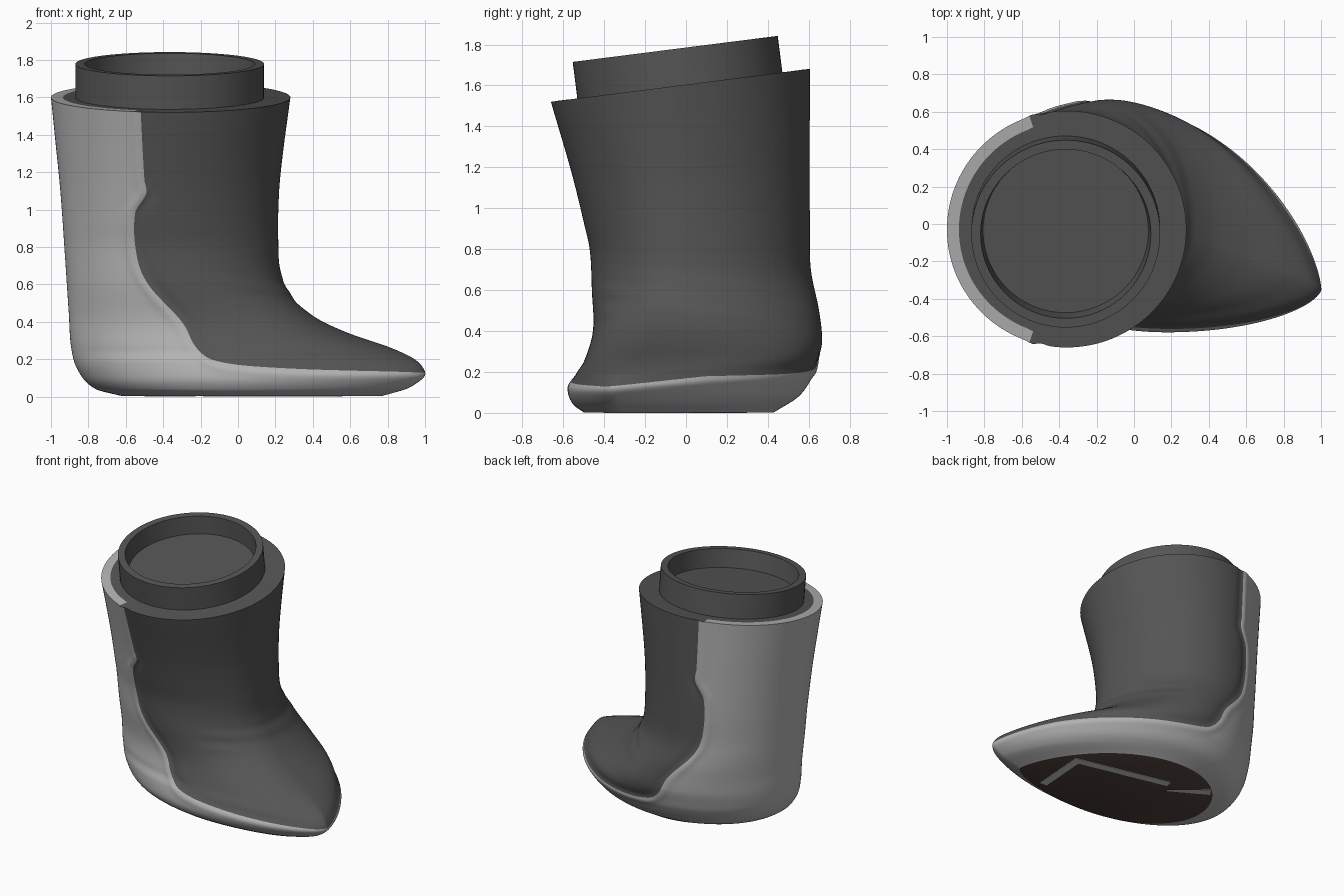
import bpy, bmesh, math
from mathutils import Matrix, Vector

if "Cube" in bpy.data.objects:
    bpy.data.objects.remove(bpy.data.objects["Cube"])


def material(name, rgb):
    m = bpy.data.materials.new(name)
    m.diffuse_color = (*rgb, 1)
    m.use_nodes = True
    m.node_tree.nodes["Principled BSDF"].inputs["Base Color"].default_value = m.diffuse_color
    return m


DARK = material("dark_grey", (0.09, 0.09, 0.09))
LIGHT = material("light_grey", (0.45, 0.45, 0.45))
SOLE = material("sole_brown", (0.08, 0.055, 0.047))
STRIP = material("strip_white", (0.8, 0.8, 0.8))


def curve(pts, t):
    """Smooth interpolation through (t, value) pairs."""
    if t <= pts[0][0]:
        return pts[0][1]
    if t >= pts[-1][0]:
        return pts[-1][1]
    i = next(k for k in range(len(pts) - 1) if t <= pts[k + 1][0])

    def slope(k):
        a, b = pts[max(k - 1, 0)], pts[min(k + 1, len(pts) - 1)]
        return (b[1] - a[1]) / (b[0] - a[0])
    (t0, v0), (t1, v1) = pts[i], pts[i + 1]
    h = t1 - t0
    u = (t - t0) / h
    return ((2*u**3 - 3*u*u + 1) * v0 + (u**3 - 2*u*u + u) * h * slope(i)
            + (3*u*u - 2*u**3) * v1 + (u**3 - u*u) * h * slope(i + 1))


def finish(name, bm, mats, smooth=True):
    bmesh.ops.recalc_face_normals(bm, faces=bm.faces)
    me = bpy.data.meshes.new(name)
    bm.to_mesh(me)
    bm.free()
    for m in mats:
        me.materials.append(m)
    ob = bpy.data.objects.new(name, me)
    bpy.context.collection.objects.link(ob)
    if smooth:
        bpy.ops.object.select_all(action='DESELECT')
        ob.select_set(True)
        bpy.context.view_layer.objects.active = ob
        bpy.ops.object.shade_smooth_by_angle(angle=math.radians(40))
    return ob


# Boot silhouettes as (height, coordinate)
BASE = 0.003
HEEL = [(BASE, -0.62), (0.04, -0.76), (0.13, -0.85), (0.25, -0.89), (0.45, -0.905),
        (0.75, -0.925), (1.1, -0.95), (1.4, -0.98), (1.6, -1.0)]
TOE = [(BASE, 0.77), (0.05, 0.92), (0.13, 1.0), (0.19, 0.96), (0.26, 0.82), (0.34, 0.59),
       (0.42, 0.42), (0.52, 0.3), (0.66, 0.23), (0.85, 0.215), (1.1, 0.22), (1.3, 0.24), (1.6, 0.28)]
FRONT = [(BASE, -0.5), (0.04, -0.55), (0.1, -0.575), (0.18, -0.55), (0.25, -0.5), (0.4, -0.455),
         (0.6, -0.46), (0.8, -0.47), (0.95, -0.5), (1.18, -0.55), (1.38, -0.6), (1.6, -0.66)]
BACK = [(BASE, 0.43), (0.08, 0.55), (0.18, 0.62), (0.25, 0.645), (0.35, 0.665), (0.5, 0.65),
        (0.7, 0.61), (0.9, 0.605), (1.6, 0.605)]
# Toe offset, widest points and toe sharpness by height
TOE_Y = [(0, -0.33), (0.13, -0.35), (0.19, -0.33), (0.26, -0.26), (0.34, -0.17), (0.42, -0.1),
         (0.52, -0.05), (0.66, -0.03)]
BACK_X = [(0, -0.1), (0.35, -0.13), (0.7, -0.34), (1.6, -0.36)]
FRONT_X = [(0, 0.1), (0.13, 0.15), (0.3, -0.1), (0.7, -0.34), (1.6, -0.36)]
POINTED_BACK = [(0, 1.35), (0.12, 1.4), (0.2, 1.3), (0.34, 1.12), (0.5, 1.0)]
POINTED_FRONT = [(0, 1.2), (0.2, 1.2), (0.5, 1.0)]
# Edge of the light heel and foot band, as (height, x)
EDGE = [(0.1, 1.3), (0.13, 0.95), (0.145, 0.4), (0.17, 0.0), (0.22, -0.18), (0.4, -0.3), (0.6, -0.48),
        (0.75, -0.54), (1.0, -0.55), (1.12, -0.49), (1.2, -0.5), (1.6, -0.52)]
EDGE_Z = [(x, z) for z, x in reversed(EDGE[:7])]
TILT = 0.127


def light_depth(x, y, z):
    """Positive inside the light area, plus a rough true distance."""
    h = z - 0.045 * min(max(y * 2 + 0.8, 0), 1)
    dx, dz = curve(EDGE, h) - x, curve(EDGE_Z, x) - h
    if x < -0.48:
        return dx, dx
    return dx, math.copysign(abs(dx * dz) / (math.hypot(dx, dz) + 1e-9), dx)


def section(z, n):
    """One ring of (position, light depth) around the boot."""
    x0, x1 = curve(HEEL, z), curve(TOE, z)
    yt, qb, qf = curve(TOE_Y, z), curve(POINTED_BACK, z), curve(POINTED_FRONT, z)
    back = curve(BACK_X, z), curve(BACK, z), qb
    front = curve(FRONT_X, z), curve(FRONT, z), qf
    s = min(max(z - 0.6, 0), 1)
    s = s * s * (3 - 2 * s)
    for i in range(n):
        a = 2 * math.pi * i / n
        c, d = math.cos(a), math.sin(a)
        xm, yw, q = back if d >= 0 else front
        # the heel side uses its own centre line
        yc, e = (yt, q) if c >= 0 else (-0.03, 1.0)
        x = xm + c * ((x1 - xm) if c >= 0 else (xm - x0))
        y = yc + abs(d) ** e * (yw - yc)
        depth, dist = light_depth(x, y, z)
        # raised light edge with a dip beside it, and instep creases
        u = dist / 0.025
        off = 0.007 * u * math.exp(0.5 - u * u / 2)
        if x > -0.1:
            off += 0.003 * math.sin(z * 60 + y * 7) * math.exp(-((z - 0.55) / 0.09) ** 2) * min(1, (x + 0.1) * 5)
        yield Vector((x + off * c, y + off * d, z + TILT * (y + 0.03) * s)), depth


# Boot body: stacked sections, vertices snapped onto the light edge
N, ROWS = 220, 170
grid = [list(section(BASE + (1.6 - BASE) * (k / ROWS) ** 1.7, N)) for k in range(ROWS + 1)]
snapped = [list(r) for r in grid]
for k in range(ROWS + 1):
    for i in range(N):
        p, d = grid[k][i]
        best = 0.5001
        for kk, ii in ((k, i - 1), (k, (i + 1) % N), (k - 1, i), (k + 1, i)):
            if 0 <= kk <= ROWS:
                p2, d2 = grid[kk][ii]
                if d * d2 < 0 and d / (d - d2) < best:
                    best = d / (d - d2)
                    snapped[k][i] = (p.lerp(p2, best) if 0 < k < ROWS or kk == k else p, 0.0)

bm = bmesh.new()
rings = [[bm.verts.new(p) for p, _ in r] for r in snapped]
for k in range(ROWS):
    for i in range(N):
        j = (i + 1) % N
        idx = [(k, i), (k, j), (k + 1, j), (k + 1, i)]
        ds = [snapped[a][b][1] for a, b in idx]
        if ds[0] == 0 == ds[2] and ds[1] * ds[3] < 0:
            parts = [(0, 1, 2), (0, 2, 3)]
        elif ds[1] == 0 == ds[3] and ds[0] * ds[2] < 0:
            parts = [(1, 2, 3), (1, 3, 0)]
        else:
            parts = [(0, 1, 2, 3)]
        for part in parts:
            f = bm.faces.new([rings[idx[n][0]][idx[n][1]] for n in part])
            f.material_index = 1 if sum(ds[n] for n in part) > 0 else 0

# Rim: light lip on the heel side, dark inside
centre = Vector((-0.36, -0.03, 1.6))
lip = [bm.verts.new(v.co.lerp(centre, 0.1)) for v in rings[-1]]
for i in range(N):
    j = (i + 1) % N
    f = bm.faces.new((rings[-1][i], rings[-1][j], lip[j], lip[i]))
    f.material_index = 1 if f.calc_center_median().x < -0.55 else 0
bm.faces.new(lip)
bm.faces.new(rings[0][::-1]).material_index = 2
finish("boot", bm, [DARK, LIGHT, SOLE])

# Collar: lathed ring with a recessed floor, tilted with the rim
profile = [(0, 0.045), (0.442, 0.045), (0.455, 0.18), (0.505, 0.18), (0.505, -0.03), (0, -0.03)]
bm = bmesh.new()
vs = [bm.verts.new((r, 0, z)) for r, z in profile]
es = [bm.edges.new(pair) for pair in zip(vs, vs[1:])]
bmesh.ops.spin(bm, geom=vs + es, cent=(0, 0, 0), axis=(0, 0, 1), angle=2 * math.pi, steps=96)
bmesh.ops.remove_doubles(bm, verts=bm.verts, dist=1e-4)
bm.transform(Matrix.Translation((-0.365, -0.03, 1.6)) @ Matrix.Rotation(math.atan(TILT), 4, 'X'))
finish("collar", bm, [DARK])


# Light strips under the sole
def strip(name, a, b, wa, wb):
    dx, dy = b[0] - a[0], b[1] - a[1]
    l = math.hypot(dx, dy)
    nx, ny = -dy / l / 2, dx / l / 2
    m = bmesh.new()
    base = [m.verts.new((p[0] + s * w * nx, p[1] + s * w * ny, 0))
            for p, w, s in ((a, wa, -1), (b, wb, -1), (b, wb, 1), (a, wa, 1))]
    face = m.faces.new(base)
    top = bmesh.ops.extrude_face_region(m, geom=[face])['geom']
    bmesh.ops.translate(m, verts=[g for g in top if isinstance(g, bmesh.types.BMVert)], vec=(0, 0, 0.02))
    finish(name, m, [STRIP], smooth=False)


strip("sole_strip_toe", (0.5, -0.4), (0.53, 0.03), 0.06, 0.06)
strip("sole_strip_side", (0.55, 0.0), (-0.18, 0.17), 0.06, 0.06)
strip("sole_notch", (-0.23, 0.09), (-0.48, 0.27), 0.01, 0.07)
